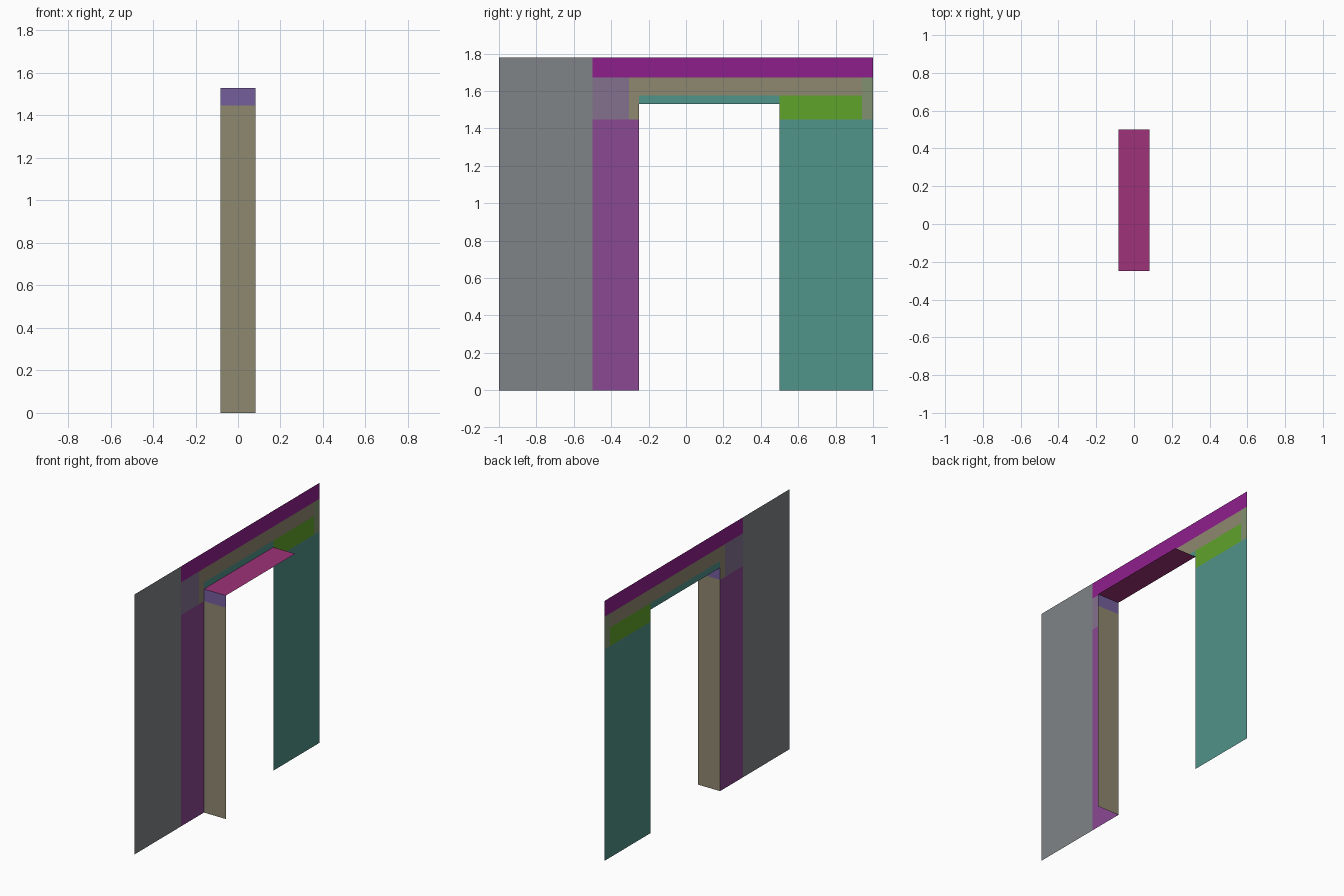
import bpy

cube = bpy.data.objects.get("Cube")
if cube:
    bpy.data.objects.remove(cube, do_unlink=True)


def material(name, r, g, b):
    """Flat colour from 0-255 display values, stored as linear."""
    def lin(c):
        c /= 255
        return c / 12.92 if c <= 0.04045 else ((c + 0.055) / 1.055) ** 2.4
    col = (lin(r), lin(g), lin(b), 1)
    m = bpy.data.materials.new(name)
    m.use_nodes = True
    m.diffuse_color = col
    m.node_tree.nodes["Principled BSDF"].inputs["Base Color"].default_value = col
    return m


grey = material("grey", 128, 132, 134)
purple = material("purple", 138, 72, 146)
magenta = material("magenta", 143, 31, 140)
mauve = material("mauve", 132, 113, 143)
khaki = material("khaki", 143, 136, 112)
teal = material("teal", 80, 147, 137)
green = material("green", 95, 163, 43)
sage = material("sage", 130, 145, 112)
violet = material("violet", 117, 95, 157)
pink = material("pink", 157, 50, 121)

# Shared dimensions
HALF = 0.083                    # half the depth of the door lining
LEFT, RIGHT = -0.25, 0.5        # opening edges along y
HEAD = 1.53                     # opening height
SPRING, BAND, TRIM, TOP = 1.447, 1.575, 1.671, 1.78


def sheet(name, mat, points):
    """One flat face through the given 3D points."""
    me = bpy.data.meshes.new(name)
    me.from_pydata(points, [], [range(len(points))])
    me.materials.append(mat)
    ob = bpy.data.objects.new(name, me)
    bpy.context.collection.objects.link(ob)
    return ob


def wall(name, mat, outline):
    """Wall panel from a (y, z) outline, facing +x."""
    return sheet(name, mat, [(-HALF, y, z) for y, z in outline])


def rect(a0, b0, a1, b1):
    return [(a0, b0), (a1, b0), (a1, b1), (a0, b1)]


# Wall panels, all in one plane
wall("side_wall", grey, rect(-1, 0, -0.5, TOP))
wall("pillar_wall", purple, rect(-0.5, 0, LEFT, SPRING))
wall("corner_block", mauve, rect(-0.5, SPRING, -0.306, TRIM))
wall("top_strip", magenta, rect(-0.5, TRIM, 1, TOP))
wall("lintel_band", khaki, [(-0.306, SPRING), (LEFT, SPRING), (LEFT, BAND),
                            (0.94, BAND), (0.94, TRIM), (-0.306, TRIM)])
wall("lintel_edge", teal, rect(LEFT, HEAD, RIGHT, BAND))
wall("lintel_end_block", green, rect(RIGHT, SPRING, 0.94, BAND))
wall("end_block", sage, rect(0.94, SPRING, 1, TRIM))
wall("far_wall", teal, rect(RIGHT, 0, 1, SPRING))

# Door lining: jamb, its top block and the head
for name, mat, z0, z1 in (("jamb", khaki, 0, SPRING),
                          ("jamb_top", violet, SPRING, HEAD)):
    sheet(name, mat, [(x, LEFT, z) for x, z in rect(-HALF, z0, HALF, z1)])
sheet("opening_head", pink, [(x, y, HEAD) for x, y in rect(-HALF, LEFT, HALF, RIGHT)])
